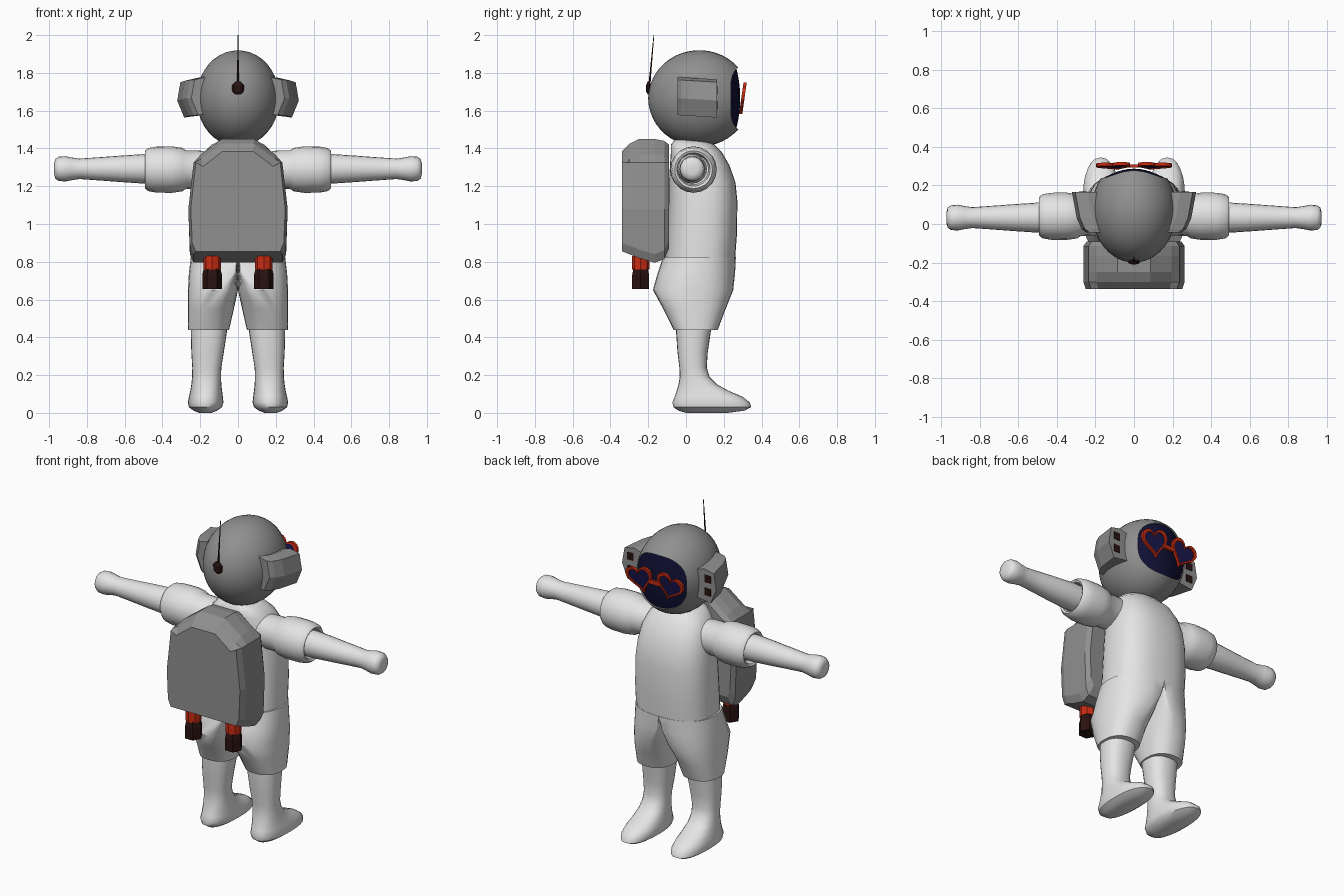
import bpy, bmesh, math

if "Cube" in bpy.data.objects:
    bpy.data.objects.remove(bpy.data.objects["Cube"])

def material(name, rgb):
    m = bpy.data.materials.new(name)
    m.diffuse_color = (*rgb, 1)
    m.use_nodes = True
    m.node_tree.nodes["Principled BSDF"].inputs["Base Color"].default_value = m.diffuse_color
    return m

WHITE = material("suit white", (0.78, 0.78, 0.78))
GREY = material("shell grey", (0.28, 0.28, 0.28))
RED = material("bright red", (0.60, 0.025, 0.006))
DARK = material("dark brown", (0.022, 0.006, 0.005))
NAVY = material("visor navy", (0.005, 0.005, 0.035))
LENS = material("lens blue", (0.010, 0.008, 0.075))
TAU = 2 * math.pi

def loft(name, rings, mats, closed=False, side=1, smooth=True, rule=None):
    """Skin a list of equal-length point rings; side=-1 mirrors in x."""
    bm = bmesh.new()
    vs = [[bm.verts.new((p[0] * side, p[1], p[2])) for p in r] for r in rings]
    n = len(rings[0])
    for i in range(len(vs) if closed else len(vs) - 1):
        a, b = vs[i], vs[(i + 1) % len(vs)]
        for j in range(n):
            f = bm.faces.new((a[j], a[(j + 1) % n], b[(j + 1) % n], b[j]))
            if rule:
                f.material_index = rule(i)
    if not closed:
        for k in (0, -1):
            f = bm.faces.new(vs[k])
            if rule:
                f.material_index = rule(len(vs) if k else 0)
    bmesh.ops.recalc_face_normals(bm, faces=bm.faces[:])
    me = bpy.data.meshes.new(name)
    bm.to_mesh(me)
    bm.free()
    ob = bpy.data.objects.new(name, me)
    bpy.context.collection.objects.link(ob)
    for m in mats:
        me.materials.append(m)
    if smooth:
        bpy.ops.object.select_all(action='DESELECT')
        ob.select_set(True)
        bpy.context.view_layer.objects.active = ob
        bpy.ops.object.shade_smooth_by_angle(angle=math.radians(40))
    return ob

def spow(v, e):
    return math.copysign(abs(v) ** e, v)

def slab(z, x0, x1, y0, y1, e=0.85, n=24, cx=None):
    """Horizontal rounded section; cx moves the widest line off centre."""
    cx = (x0 + x1) / 2 if cx is None else cx
    out = []
    for k in range(n):
        c = spow(math.cos(TAU * k / n), e)
        s = spow(math.sin(TAU * k / n), e)
        out.append((cx + c * ((x1 - cx) if c > 0 else (cx - x0)),
                    (y0 + y1) / 2 + s * (y1 - y0) / 2, z))
    return out

def along_x(profile, y, z, n=20):
    return [[(x, y + r * math.cos(TAU * k / n), z + r * math.sin(TAU * k / n))
             for k in range(n)] for x, r in profile]

def along_z(profile, x, y, n, dy=0, flat=1):
    z0 = profile[0][0]
    return [[(x + r * math.cos(TAU * k / n),
              y + dy * (z - z0) + flat * r * math.sin(TAU * k / n), z)
             for k in range(n)] for z, r in profile]

# Helmet with inset visor, skinned from the back of the head to the face
SEG, BACK, FACE = 40, 18, 6
def head_ring(t):
    ring = []
    for k in range(SEG):
        c, s = math.cos(TAU * k / SEG), math.sin(TAU * k / SEG)
        rim = math.asin(((abs(c) / 0.78) ** 2.4 + (abs(s) / 0.64) ** 2.4) ** (-1 / 2.4))
        phi = math.pi - 0.02 - (math.pi - 0.02 - rim) * min(t, 1)
        x, z, y = 0.22 * math.sin(phi) * c, 0.255 * math.sin(phi) * s, 0.07 + 0.27 * math.cos(phi)
        if t > 1:
            r = 2 - t
            x, z, y = x * r, z * r, 0.287 + (y - 0.012 - 0.287) * r * r
        ring.append((x, y, 1.665 + z))
    return ring
steps = [i / BACK for i in range(BACK + 1)] + [1.001] + [1 + i / FACE for i in range(1, FACE)] + [1.98]
loft("helmet", [head_ring(t) for t in steps], [GREY, NAVY],
     rule=lambda i: 1 if i > BACK else 0)

# Torso
loft("torso", [slab(z, -r, r, a, b, 0.8, 32) for z, r, a, b in (
    (0.79, 0.24, -0.11, 0.258), (0.95, 0.24, -0.10, 0.27), (1.12, 0.235, -0.09, 0.272),
    (1.22, 0.225, -0.09, 0.262), (1.31, 0.21, -0.085, 0.23), (1.38, 0.18, -0.08, 0.19),
    (1.42, 0.14, -0.08, 0.15), (1.445, 0.09, -0.06, 0.10))], [WHITE])

# Backpack: one outline repeated at several depths
def pack_ring(y, s, zb, zt):
    h = [(0.235, zb), (0.255, zb + 0.045), (0.263, 1.08), (0.235, 1.325),
         (0.195, zt - 0.08), (0.085, zt)]
    pts = h + [(-x, z) for x, z in reversed(h)]
    return [(x * s, y, z) for x, z in pts]
loft("backpack", [pack_ring(*a) for a in (
    (-0.09, 0.93, 0.87, 1.42), (-0.115, 1.0, 0.815, 1.44), (-0.165, 1.0, 0.795, 1.45),
    (-0.25, 1.0, 0.82, 1.45), (-0.30, 1.0, 0.84, 1.425), (-0.338, 0.95, 0.855, 1.385))],
    [GREY], smooth=False)

# Antenna
loft("antenna_knob", along_z([(1.685, 0.012), (1.70, 0.03), (1.735, 0.032), (1.755, 0.012)],
                             0, -0.197, 8, flat=0.45), [DARK], smooth=False)
loft("antenna_rod", along_z([(1.69, 0.008), (1.80, 0.005), (2.0, 0.002)], 0, -0.198, 6, 0.09),
     [DARK])

# Heart outline for the glasses
def heart(scale, dy, n=36):
    tilt = math.radians(-14)
    out = []
    for k in range(n):
        t = TAU * (k + 0.5) / n
        u = 16 * math.sin(t) ** 3 * 0.0056 * scale
        v = (13 * math.cos(t) - 5 * math.cos(2 * t) - 2 * math.cos(3 * t)
             - math.cos(4 * t) + 2.5) * 0.0056 * scale
        x = 0.10 + u * math.cos(tilt) - v * math.sin(tilt)
        z = u * math.sin(tilt) + v * math.cos(tilt)
        out.append((x, 0.30 + 0.14 * z + dy, 1.66 + z))
    return out

def box(x0, x1, y0, y1, z0, z1):
    return [[(x0, y, z0), (x1, y, z0), (x1, y, z1), (x0, y, z1)] for y in (y0, y1)]

loft("glasses_bridge", box(-0.035, 0.035, 0.294, 0.31, 1.655, 1.678), [RED], smooth=False)

for side, tag in ((1, "right"), (-1, "left")):
    def part(name, rings, mat, **kw):
        return loft(tag + "_" + name, rings, [mat], side=side, **kw)

    # Glasses
    part("glasses_frame", [heart(1, -0.008), heart(1, 0.009), heart(0.8, 0.009),
                           heart(0.8, -0.008)], RED, closed=True)
    part("glasses_lens", [heart(0.84, -0.003), heart(0.84, 0.002)], LENS, smooth=False)

    # Ear piece with two dark vents
    ear = [(0.17, 1.585), (0.285, 1.57), (0.322, 1.66), (0.305, 1.757), (0.24, 1.772), (0.17, 1.75)]
    part("ear_piece", [[(x - d, y, z + 0.06 * (0.06 - y)) for x, z in ear] for y, d in (
        (0.165, 0), (0.03, 0.025), (-0.025, 0.05), (-0.045, 0.075))], GREY, smooth=False)
    for i, z in enumerate((1.605, 1.685)):
        part("ear_vent_%d" % i, box(0.243, 0.285, 0.163, 0.168, z, z + 0.045), DARK, smooth=False)

    # Shoulder, puffed sleeve, arm and hand
    part("sleeve", along_x([(0.10, 0.085), (0.20, 0.10), (0.275, 0.102), (0.295, 0.115),
                            (0.35, 0.123), (0.43, 0.122), (0.475, 0.114), (0.492, 0.10),
                            (0.485, 0.088), (0.45, 0.08)], 0.04, 1.288), WHITE)
    part("arm", along_x([(0.40, 0.075), (0.50, 0.078), (0.62, 0.07), (0.74, 0.061),
                         (0.84, 0.054), (0.88, 0.060), (0.915, 0.067), (0.95, 0.064),
                         (0.967, 0.052), (0.973, 0.03)], 0.033, 1.292), WHITE)

    # Half of the shorts, flat on the centre line above the crotch
    part("shorts", [slab(z, xi, xo, a, b, 0.85, 28, cx) for z, xi, xo, a, b, cx in (
        (0.825, 0, 0.25, -0.122, 0.264, 0.0), (0.74, 0, 0.26, -0.15, 0.26, 0.02),
        (0.65, 0, 0.265, -0.175, 0.25, 0.08), (0.55, 0.022, 0.265, -0.12, 0.21, 0.14),
        (0.44, 0.047, 0.265, -0.065, 0.168, 0.155))], WHITE)

    # Leg and foot
    part("leg", [slab(*a) for a in (
        (0.50, 0.05, 0.25, -0.055, 0.14), (0.42, 0.06, 0.25, -0.052, 0.13),
        (0.32, 0.075, 0.247, -0.045, 0.115), (0.24, 0.088, 0.242, -0.035, 0.11),
        (0.19, 0.09, 0.243, -0.033, 0.125), (0.15, 0.088, 0.247, -0.04, 0.165),
        (0.115, 0.084, 0.253, -0.05, 0.23), (0.085, 0.08, 0.26, -0.06, 0.30),
        (0.055, 0.077, 0.265, -0.072, 0.338), (0.03, 0.085, 0.26, -0.066, 0.345),
        (0.012, 0.11, 0.235, -0.04, 0.31), (0.0, 0.14, 0.205, 0.0, 0.22))], WHITE)

    # Jet nozzle under the backpack
    part("jet_collar", along_z([(0.76, 0.046), (0.83, 0.046)], 0.137, -0.24, 8), RED, smooth=False)
    part("jet_nozzle", along_z([(0.655, 0.052), (0.73, 0.052), (0.772, 0.042)], 0.137, -0.24, 6),
         DARK, smooth=False)
